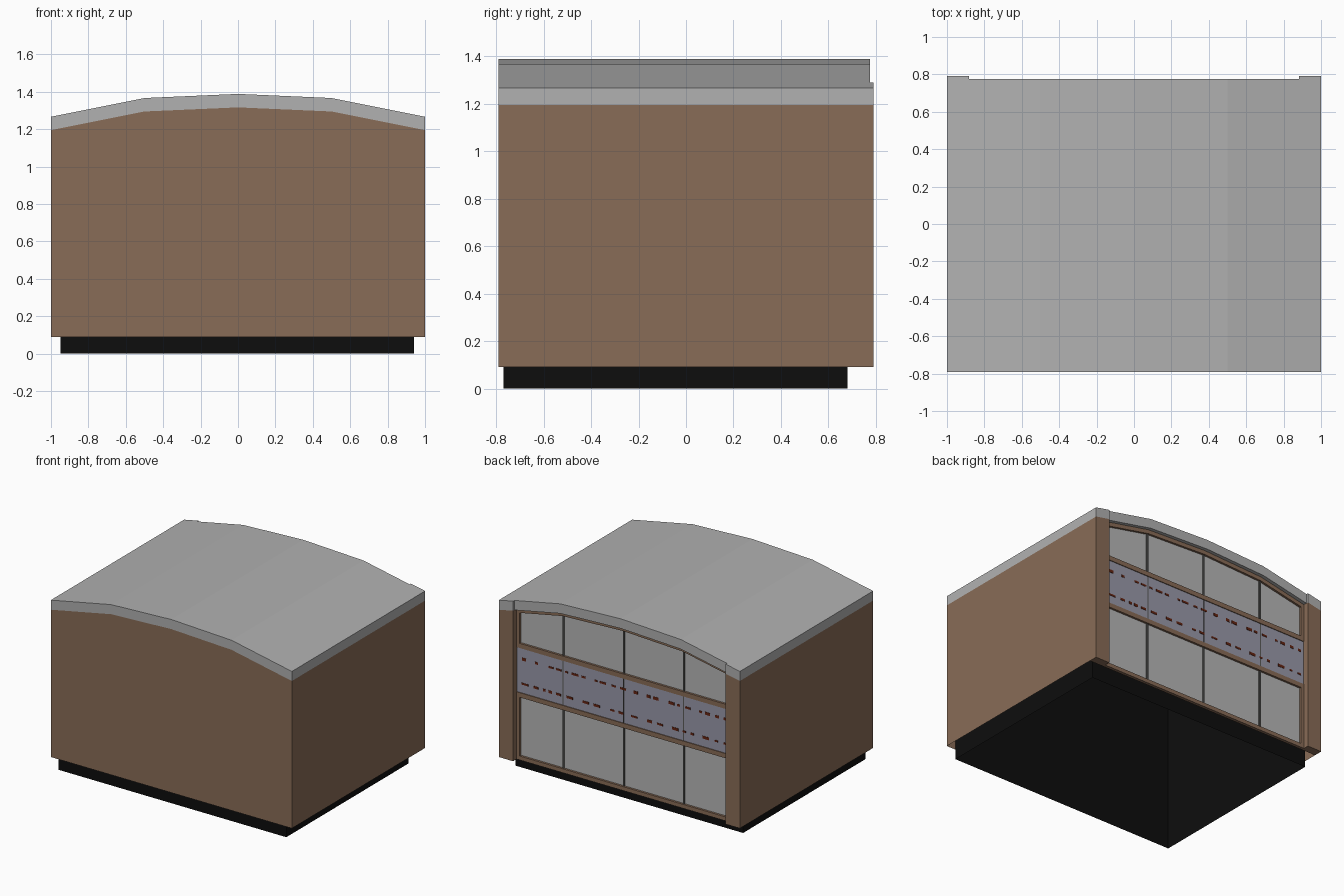
import bpy, bmesh, random

if "Cube" in bpy.data.objects:
    bpy.data.objects.remove(bpy.data.objects["Cube"])

random.seed(4)


def mat(name, r, g, b):
    m = bpy.data.materials.new(name)
    m.diffuse_color = (r, g, b, 1)
    m.use_nodes = True
    m.node_tree.nodes["Principled BSDF"].inputs["Base Color"].default_value = m.diffuse_color
    return m


BROWN = mat("brown wall", 0.25, 0.15, 0.095)
GREY = mat("roof grey", 0.44, 0.44, 0.44)
GLASS = mat("pane grey", 0.47, 0.47, 0.47)
BLACK = mat("black base", 0.004, 0.004, 0.004)
PANEL = mat("blue grey panel", 0.32, 0.32, 0.40)
RED = mat("dark red", 0.13, 0.018, 0.006)
DARK = mat("dark mullion", 0.10, 0.10, 0.095)

ARCH = [(-1, 1.195), (-0.5, 1.295), (0, 1.317), (0.5, 1.295), (1, 1.195)]
ROOF_T = 0.072


def arch(x):
    for (x0, z0), (x1, z1) in zip(ARCH, ARCH[1:]):
        if x <= x1:
            return z0 + (z1 - z0) * (x - x0) / (x1 - x0)
    return ARCH[-1][1]


def add_prism(bm, pts, y0, y1):
    a = [bm.verts.new((x, y0, z)) for x, z in pts]
    b = [bm.verts.new((x, y1, z)) for x, z in pts]
    bm.faces.new(a)
    bm.faces.new(b[::-1])
    n = len(pts)
    for i in range(n):
        j = (i + 1) % n
        bm.faces.new((a[j], a[i], b[i], b[j]))


def finish(bm, name, m, open_bottom=False):
    bmesh.ops.recalc_face_normals(bm, faces=bm.faces)
    if open_bottom:
        bm.normal_update()
        low = [f for f in bm.faces if f.normal.z < -0.9]
        bmesh.ops.delete(bm, geom=low, context='FACES')
    me = bpy.data.meshes.new(name)
    bm.to_mesh(me)
    bm.free()
    me.materials.append(m)
    ob = bpy.data.objects.new(name, me)
    bpy.context.collection.objects.link(ob)
    return ob


def prism(name, pts, y0, y1, m, open_bottom=False):
    bm = bmesh.new()
    add_prism(bm, pts, y0, y1)
    return finish(bm, name, m, open_bottom)


def rect(x0, x1, z0, z1):
    return [(x0, z0), (x1, z0), (x1, z1), (x0, z1)]


def curved(x0, x1, top, z0=None, low=0.0):
    """Outline under the arch; flat bottom at z0, or arched bottom at offset low."""
    xs = [x0] + [x for x, _ in ARCH if x0 < x < x1] + [x1]
    up = [(x, arch(x) + top) for x in reversed(xs)]
    if z0 is not None:
        return [(x0, z0), (x1, z0)] + up
    return [(x, arch(x) + low) for x in xs] + up


# Hollow black core that shows below the walls
prism("base", rect(-0.95, 0.94, 0, 1.17), -0.77, 0.68, BLACK, True)

# Main walls and curved roof slab
prism("walls", curved(-1, 1, 0, 0.09), -0.79, 0.725, BROWN, True)
prism("roof", curved(-1, 1, ROOF_T), -0.79, 0.775, GREY)

# Corner piers with roof caps
for side, x0, x1 in (("left", -1, -0.882), ("right", 0.882, 1)):
    prism(side + "_pier", curved(x0, x1, 0, 0.09), 0.725, 0.79, BROWN)
    prism(side + "_pier_cap", curved(x0, x1, ROOF_T), 0.775, 0.79, GREY)

# Panes, upper row follows the arch
prism("lower_panes", rect(-0.857, 0.857, 0.12, 0.56), 0.725, 0.732, GLASS)
prism("upper_panes", curved(-0.857, 0.857, -0.03, 0.965), 0.725, 0.732, GLASS)

# Frame bars around the panes
bm = bmesh.new()
for z0, z1 in ((0.09, 0.12), (0.56, 0.595), (0.93, 0.965)):
    add_prism(bm, rect(-0.882, 0.882, z0, z1), 0.725, 0.748)
for x0 in (-0.882, 0.857):
    add_prism(bm, rect(x0, x0 + 0.025, 0.12, 0.56), 0.725, 0.748)
    add_prism(bm, curved(x0, x0 + 0.025, -0.03, 0.965), 0.725, 0.748)
add_prism(bm, curved(-0.882, 0.882, 0, low=-0.03), 0.725, 0.748)
finish(bm, "window_frame", BROWN)

# Middle panel and mullions
prism("middle_panel", rect(-0.882, 0.882, 0.595, 0.93), 0.725, 0.742, PANEL)
bm = bmesh.new()
for x in (-0.5, 0, 0.5):
    add_prism(bm, rect(x - 0.006, x + 0.006, 0.12, 0.56), 0.725, 0.74)
    add_prism(bm, rect(x - 0.006, x + 0.006, 0.965, arch(x) - 0.03), 0.725, 0.74)
    add_prism(bm, rect(x - 0.003, x + 0.003, 0.595, 0.93), 0.735, 0.7435)
finish(bm, "mullions", DARK)

# Broken red stripes on the middle panel
bm = bmesh.new()
for z in (0.665, 0.85):
    x = -0.86
    while x < 0.82:
        w = random.uniform(0.02, 0.055)
        h = random.uniform(0.006, 0.011)
        add_prism(bm, rect(x, x + w, z - h, z + h), 0.738, 0.7445)
        x += w + random.uniform(0.02, 0.09)
finish(bm, "red_dashes", RED)
